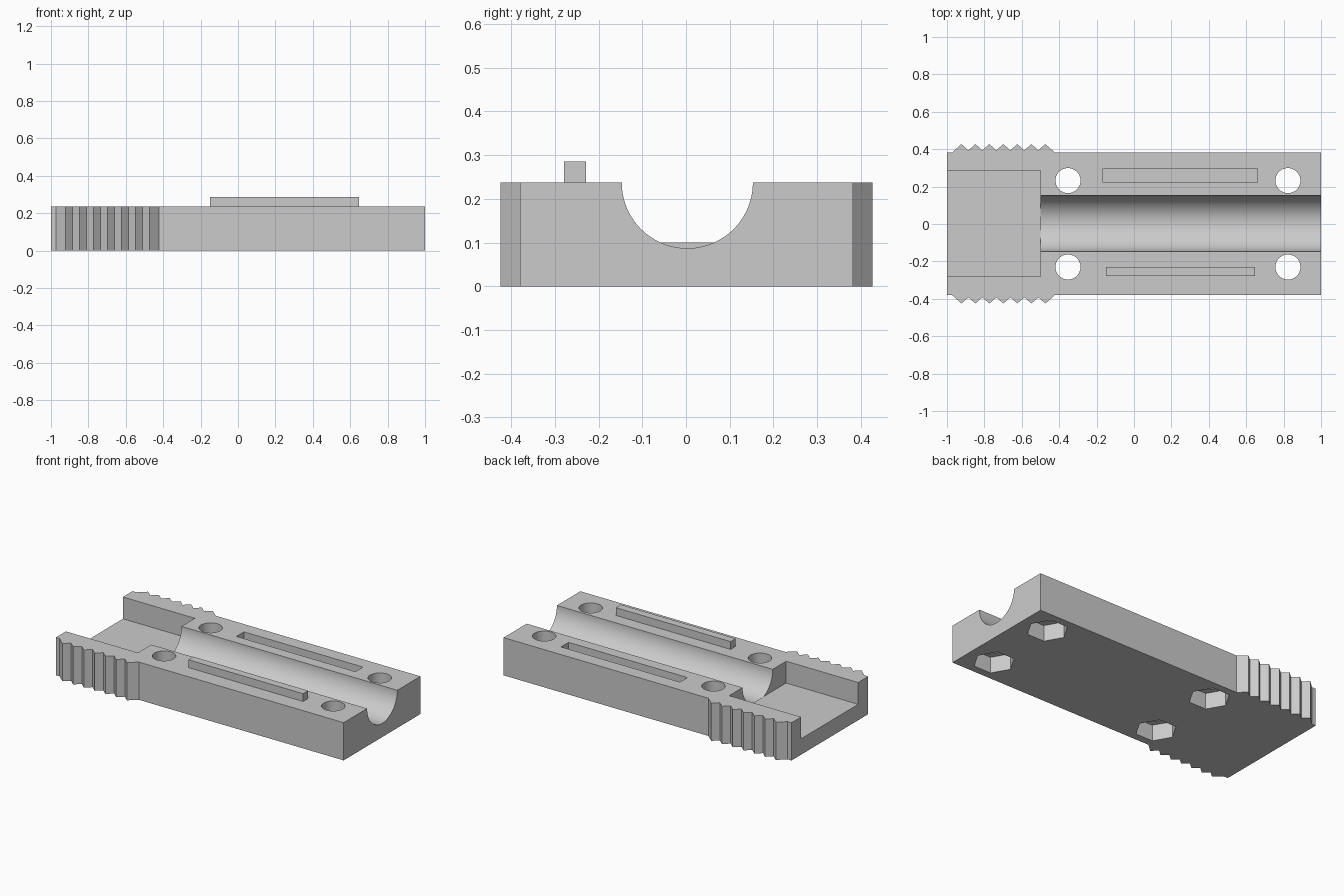
import bpy, bmesh, math
from mathutils import Matrix

cube = bpy.data.objects.get("Cube")
if cube:
    bpy.data.objects.remove(cube, do_unlink=True)

TOP = 0.237      # height of the parting face
MID = 0.003      # y of the long axis

grey = bpy.data.materials.new("plain grey")
grey.use_nodes = True
colour = (0.6, 0.6, 0.6, 1)
grey.diffuse_color = colour
grey.node_tree.nodes["Principled BSDF"].inputs["Base Color"].default_value = colour


def finish(name, bm):
    bmesh.ops.recalc_face_normals(bm, faces=bm.faces)
    mesh = bpy.data.meshes.new(name)
    bm.to_mesh(mesh)
    bm.free()
    mesh.materials.append(grey)
    obj = bpy.data.objects.new(name, mesh)
    bpy.context.collection.objects.link(obj)
    return obj


def box(name, x, y, z):
    bm = bmesh.new()
    bmesh.ops.create_cube(bm, size=1)
    for v in bm.verts:
        v.co = [r[0] if c < 0 else r[1] for c, r in zip(v.co, (x, y, z))]
    return finish(name, bm)


def prism(name, sides, radius, centre, depth, matrix=Matrix()):
    bm = bmesh.new()
    bmesh.ops.create_cone(bm, cap_ends=True, segments=sides, radius1=radius,
                          radius2=radius, depth=depth,
                          matrix=Matrix.Translation(centre) @ matrix)
    return finish(name, bm)


def activate(obj):
    bpy.ops.object.select_all(action='DESELECT')
    obj.select_set(True)
    bpy.context.view_layer.objects.active = obj


def cut(target, cutter):
    mod = target.modifiers.new("cut", 'BOOLEAN')
    mod.operation = 'DIFFERENCE'
    mod.solver = 'EXACT'
    mod.object = cutter
    activate(target)
    bpy.ops.object.modifier_apply(modifier=mod.name)
    bpy.data.objects.remove(cutter, do_unlink=True)


# Body outline: a plate with toothed grips on both sides at one end
edge, tip, valley = 0.381, 0.426, 0.393
grip = [(-1, edge), (-0.973, edge)]
for i in range(7):
    x = -0.923 + i * 0.0748
    grip.append((x, tip))
    if i < 6:
        grip.append((x + 0.0374, valley))
grip += [(-0.423, edge), (1, edge)]
outline = [(x, y + 0.001) for x, y in grip]
outline += [(x, 0.001 - y) for x, y in reversed(grip)]

bm = bmesh.new()
base = bm.faces.new([bm.verts.new((x, y, 0)) for x, y in outline])
raised = bmesh.ops.extrude_face_region(bm, geom=[base])
for v in raised["geom"]:
    if isinstance(v, bmesh.types.BMVert):
        v.co.z = TOP
body = finish("body", bm)

# Half-round channel and the wide recess at the grip end
cut(body, prism("channel_cutter", 96, 0.15, (0.5, MID, TOP), 2,
                Matrix.Rotation(math.pi / 2, 4, 'Y')))
cut(body, box("recess_cutter", (-1.2, -0.5), (MID - 0.283, MID + 0.283), (0.1, 0.5)))

# Slot that takes the key of the matching half
cut(body, box("slot_cutter", (-0.166, 0.661), (0.222, 0.297), (TOP - 0.06, 0.5)))

# Bolt holes with hexagonal nut pockets underneath
for x in (-0.353, 0.823):
    for side in (-1, 1):
        y = 0.001 + side * 0.231
        cut(body, prism("hole_cutter", 48, 0.067, (x, y, 0.1), 1))
        cut(body, prism("nut_cutter", 6, 0.118, (x, y, 0), 0.2,
                        Matrix.Rotation(math.pi / 2, 4, 'Z')))

# Rotate check: pocket corners point along the length
activate(body)
bpy.ops.object.shade_smooth_by_angle(angle=math.radians(30))

# Raised key
box("key", (-0.15, 0.648), (-0.279, -0.229), (TOP - 0.004, 0.286))
